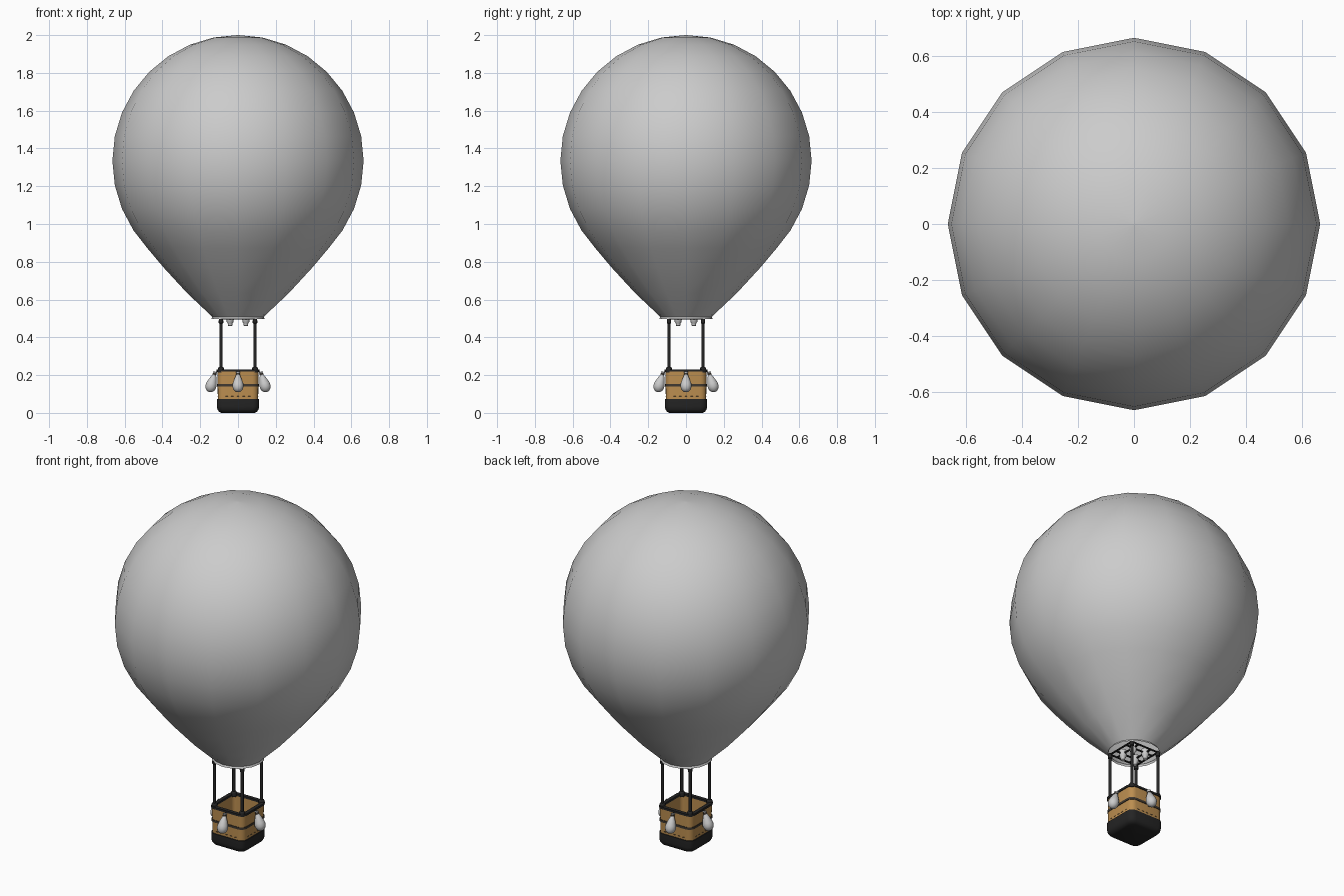
import bpy, math
from mathutils import Vector, Matrix

if "Cube" in bpy.data.objects:
    bpy.data.objects.remove(bpy.data.objects["Cube"])


def mat(name, c):
    m = bpy.data.materials.new(name)
    m.diffuse_color = (*c, 1)
    m.use_nodes = True
    m.node_tree.nodes["Principled BSDF"].inputs["Base Color"].default_value = m.diffuse_color
    return m


WOOD = mat("wicker", (0.50, 0.27, 0.08))
DARK = mat("dark_leather", (0.018, 0.018, 0.018))
STRAP = mat("strap", (0.05, 0.04, 0.03))


def loft(name, loops, m=None, cap0=True, cap1=True, angle=40):
    """Skin a list of equally sized vertex loops."""
    n = len(loops[0])
    verts = [v for l in loops for v in l]
    faces = [(a * n + i, a * n + (i + 1) % n, (a + 1) * n + (i + 1) % n, (a + 1) * n + i)
             for a in range(len(loops) - 1) for i in range(n)]
    if cap0:
        faces.append(tuple(reversed(range(n))))
    if cap1:
        faces.append(tuple(range((len(loops) - 1) * n, len(loops) * n)))
    me = bpy.data.meshes.new(name)
    me.from_pydata([tuple(v) for v in verts], [], faces)
    me.validate()
    ob = bpy.data.objects.new(name, me)
    bpy.context.collection.objects.link(ob)
    if m:
        me.materials.append(m)
    bpy.ops.object.select_all(action='DESELECT')
    ob.select_set(True)
    bpy.context.view_layer.objects.active = ob
    bpy.ops.object.shade_smooth_by_angle(angle=math.radians(angle))
    return ob


def lathe(name, prof, n, m=None, loc=(0, 0, 0), rot=None, **kw):
    M = Matrix.Translation(loc) @ (rot or Matrix())
    loops = [[M @ Vector((r * math.cos(math.tau * i / n), r * math.sin(math.tau * i / n), z))
              for i in range(n)] for r, z in prof]
    return loft(name, loops, m, **kw)


def rsquare(h, c, z, seg=4):
    """Rounded square loop of half width h and corner radius c."""
    out = []
    for k, (sx, sy) in enumerate([(1, 1), (-1, 1), (-1, -1), (1, -1)]):
        for i in range(seg + 1):
            a = math.pi / 2 * (k + i / seg)
            out.append((sx * (h - c) + c * math.cos(a), sy * (h - c) + c * math.sin(a), z))
    return out


def tube(name, a, b, r, m=DARK, n=8):
    a, b = Vector(a), Vector(b)
    q = (b - a).to_track_quat('Z', 'Y').to_matrix().to_4x4()
    return lathe(name, [(r, 0), (r, (b - a).length)], n, m, a, q)


# Envelope: 16-sided sphere running into a tapered neck, open at the mouth
R, CZ = 0.665, 1.335
prof = [(0.141, 0.497), (0.136, 0.508), (0.146, 0.518), (0.27, 0.635), (0.396, 0.772), (0.48, 0.872)]
prof += [(R * math.cos(math.radians(11.25 * k)), CZ + R * math.sin(math.radians(11.25 * k)))
         for k in range(-3, 8)]
prof.append((0.003, CZ + R))
lathe("envelope", prof, 16, cap0=False, angle=60)

# Basket: hollow rounded box with a dark base, straps and padded rim
loft("basket_base", [rsquare(h, c, z) for h, c, z in [
    (0.088, 0.03, 0), (0.101, 0.033, 0.006), (0.109, 0.035, 0.018), (0.112, 0.035, 0.035),
    (0.112, 0.035, 0.074)]], DARK)
loft("basket_wall", [rsquare(h, c, z) for h, c, z in [
    (0.107, 0.032, 0.07), (0.108, 0.032, 0.222), (0.096, 0.022, 0.222), (0.096, 0.022, 0.06)]],
    WOOD, cap0=False)


def band(name, h, z0, z1, inner, m):
    pts = [(h, z0), (h, z1), (inner, z1), (inner, z0), (h, z0)]
    return loft(name, [rsquare(w, 0.032 + w - 0.108, z) for w, z in pts], m, cap0=False, cap1=False)


band("basket_strap", 0.1105, 0.139, 0.152, 0.106, STRAP)
band("basket_rim", 0.113, 0.218, 0.23, 0.092, DARK)

# Stitches along the lower wall
for k in range(4):
    rot = Matrix.Rotation(k * math.pi / 2, 4, 'Z')
    for i in range(5):
        x = -0.06 + 0.03 * i
        tube("stitch", rot @ Vector((x - 0.006, -0.108, 0.088)),
             rot @ Vector((x + 0.006, -0.108, 0.088)), 0.0015, STRAP, 4)

# Corner posts with sockets at both ends
P = 0.09
for sx in (-1, 1):
    for sy in (-1, 1):
        lathe("corner_post", [(0.016, 0.215), (0.016, 0.236), (0.013, 0.242), (0.0085, 0.244),
                              (0.0085, 0.472), (0.012, 0.475), (0.012, 0.488), (0.008, 0.506)],
              10, DARK, (sx * P, sy * P, 0))

# Burner frame
for o in (-P, -0.042, 0.042, P):
    tube("burner_frame_x", (-P, o, 0.5), (P, o, 0.5), 0.005)
    tube("burner_frame_y", (o, -P, 0.5), (o, P, 0.5), 0.005)

# Four burners
for sx in (-1, 1):
    for sy in (-1, 1):
        lathe("burner", [(0.007, 0.459), (0.012, 0.462), (0.012, 0.474), (0.018, 0.481),
                         (0.02, 0.497), (0.02, 0.52), (0.015, 0.52), (0.012, 0.495)],
              12, None, (sx * 0.042, sy * 0.042, 0))

# Sandbags hanging on the four sides, leaning outward
for k in range(4):
    rot = Matrix.Rotation(k * math.pi / 2, 4, 'Z')
    lean = rot @ Matrix.Rotation(math.radians(17), 4, 'X').inverted()
    top = rot @ Vector((0, -0.122, 0.212))
    lathe("sandbag", [(0.003, -0.106), (0.014, -0.103), (0.025, -0.092), (0.03, -0.075),
                      (0.028, -0.058), (0.02, -0.035), (0.011, -0.013), (0.007, -0.006),
                      (0.012, 0.005), (0.009, 0.006)], 14, None, top, lean)
    lathe("sandbag_tie", [(0.0095, -0.011), (0.0105, -0.007), (0.0095, -0.003)], 12, STRAP, top, lean)
    tube("sandbag_rope", top, rot @ Vector((0, -0.105, 0.222)), 0.003, DARK, 6)
